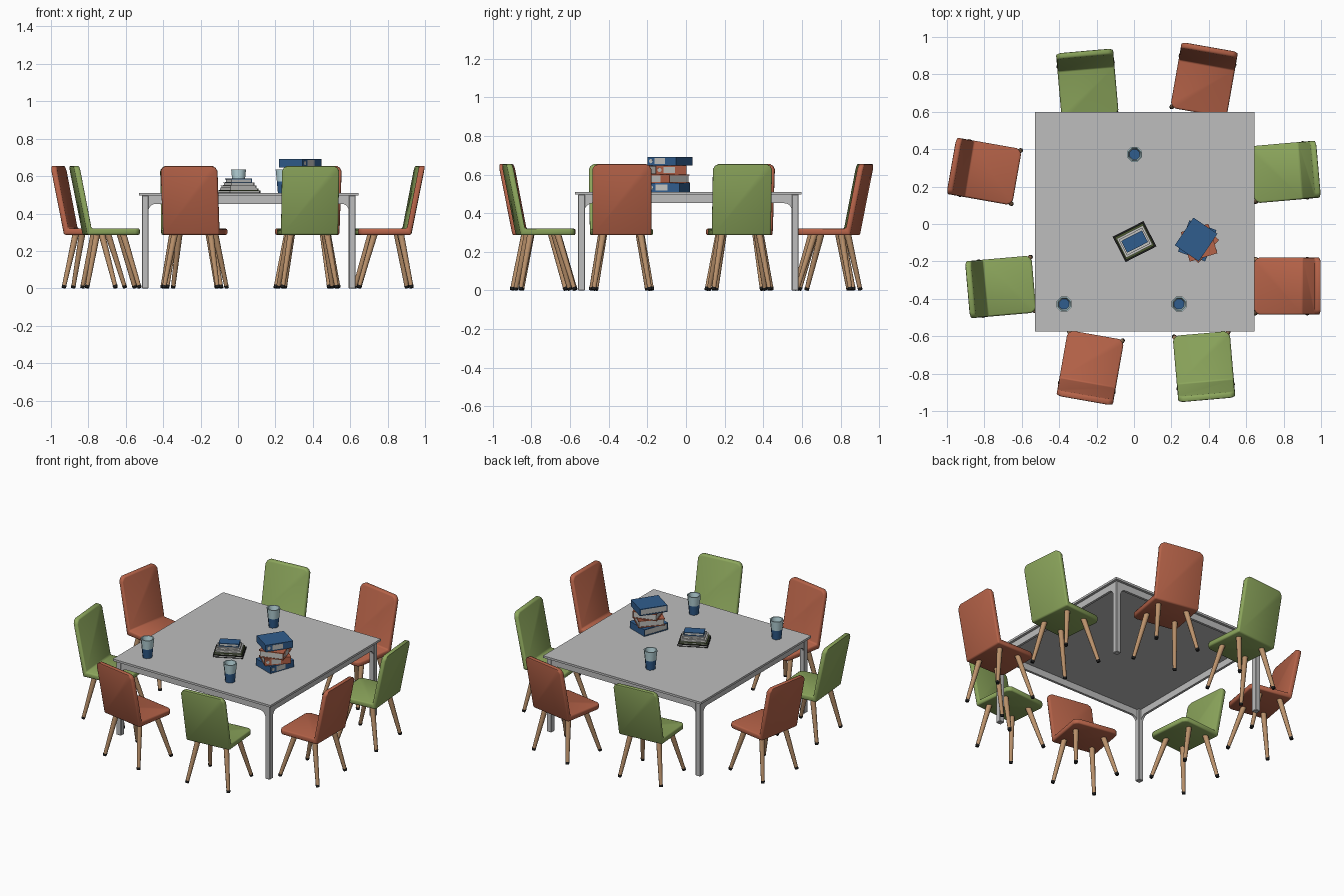
import bpy, bmesh, math
from mathutils import Matrix, Vector

if "Cube" in bpy.data.objects:
    bpy.data.objects.remove(bpy.data.objects["Cube"])


def material(name, rgb):
    m = bpy.data.materials.new(name)
    m.diffuse_color = (*rgb, 1)
    m.use_nodes = True
    m.node_tree.nodes["Principled BSDF"].inputs["Base Color"].default_value = m.diffuse_color
    return m


GREY = material("table grey", (0.51, 0.51, 0.51))
RED = material("brick red", (0.47, 0.125, 0.066))
GREEN = material("leaf green", (0.265, 0.385, 0.108))
WOOD = material("light wood", (0.50, 0.29, 0.15))
BLACK = material("black", (0.012, 0.012, 0.012))
BLUE = material("blue", (0.03, 0.11, 0.27))
GLASS = material("pale glass", (0.50, 0.70, 0.74))
PAPER = material("paper", (0.55, 0.55, 0.53))
OLIVE = material("dark olive", (0.07, 0.10, 0.03))


def finish(bm, name, mats, matrix=Matrix(), smooth=None):
    bmesh.ops.recalc_face_normals(bm, faces=bm.faces)
    me = bpy.data.meshes.new(name)
    bm.to_mesh(me)
    bm.free()
    for m in mats:
        me.materials.append(m)
    if smooth:
        me.polygons.foreach_set("use_smooth", [True] * len(me.polygons))
        me.set_sharp_from_angle(angle=math.radians(smooth))
    ob = bpy.data.objects.new(name, me)
    ob.matrix_world = matrix
    bpy.context.collection.objects.link(ob)
    return ob


def place(x, y, z, deg):
    return Matrix.Translation((x, y, z)) @ Matrix.Rotation(math.radians(deg), 4, 'Z')


def box(name, mat, lo, hi, matrix=Matrix(), bevel=0):
    bm = bmesh.new()
    lo, hi = Vector(lo), Vector(hi)
    bmesh.ops.create_cube(bm, size=1, matrix=Matrix.Translation((lo + hi) / 2) @ Matrix.Diagonal((*(hi - lo), 1)))
    if bevel:
        bmesh.ops.bevel(bm, geom=bm.edges[:], offset=bevel, segments=1, affect='EDGES')
    return finish(bm, name, [mat], matrix)


def extrude(points, vec):
    """Closed prism from a planar outline."""
    bm = bmesh.new()
    f = bm.faces.new([bm.verts.new(p) for p in points])
    r = bmesh.ops.extrude_face_region(bm, geom=[f], use_keep_orig=True)
    bmesh.ops.translate(bm, vec=vec, verts=[v for v in r['geom'] if isinstance(v, bmesh.types.BMVert)])
    bmesh.ops.recalc_face_normals(bm, faces=bm.faces)
    return bm


def rod(name, mat, a, b, ra, rb, matrix, sides=10):
    a, b = Vector(a), Vector(b)
    d = b - a
    bm = bmesh.new()
    rot = Matrix.Translation((a + b) / 2) @ d.to_track_quat('Z', 'Y').to_matrix().to_4x4()
    bmesh.ops.create_cone(bm, cap_ends=True, segments=sides, radius1=ra, radius2=rb, depth=d.length, matrix=rot)
    return finish(bm, name, [mat], matrix, 50)


# ---- chairs: local origin is the rear top edge on the floor, facing -y
W = 0.153
PROFILE = [(-0.358, 0.286), (-0.074, 0.286), (0, 0.655), (-0.032, 0.655), (-0.097, 0.32), (-0.358, 0.32)]


def chair(color, x, y, deg):
    m = place(x, y, 0, deg)
    bm = extrude([(-W, p, q) for p, q in PROFILE], (2 * W, 0, 0))

    def across(e, test):  # side edges whose two ends pass the test
        a, b = e.verts
        return abs(a.co.x - b.co.x) < 1e-4 and test(a.co) and test(b.co)
    top = [e for e in bm.edges if across(e, lambda c: c.z > 0.65)]
    front = [e for e in bm.edges if across(e, lambda c: c.y < -0.35)]
    bmesh.ops.bevel(bm, geom=top + front, offset=0.028, segments=2, profile=0.4, affect='EDGES')
    hard = [e for e in bm.edges if e.calc_face_angle(0) > math.radians(50)]
    bmesh.ops.bevel(bm, geom=hard, offset=0.009, segments=2, profile=0.5, affect='EDGES')
    finish(bm, "chair_shell", [color], m, 50)
    for sx in (-1, 1):
        for part, ty, fy in (("front", -0.27, -0.355), ("rear", -0.13, -0.072)):
            head, foot = Vector((sx * 0.097, ty, 0.292)), Vector((sx * 0.146, fy, 0))
            tip = foot.lerp(head, 0.055)
            rod(f"chair_{part}_leg", WOOD, tip, head, 0.0115, 0.0175, m)
            rod(f"chair_{part}_leg_tip", BLACK, foot + Vector((0, 0, 0.002)), tip, 0.011, 0.013, m)


for c in [(RED, 1.0, -0.332, -90), (GREEN, 0.988, 0.294, -85),
          (RED, 0.406, 0.948, -10), (GREEN, -0.265, 0.927, 5),
          (RED, -0.978, 0.312, 80), (GREEN, -0.892, -0.352, 95),
          (RED, -0.265, -0.946, 170), (GREEN, 0.39, -0.942, 185)]:
    chair(*c)

# ---- table
CX, CY, H, TOP = 0.057, 0.012, 0.586, 0.51
T = Matrix.Translation((CX, CY, 0))
box("table_top", GREY, (-H, -H, 0.496), (H, H, TOP), T)
L = H - 0.015
for sx in (-1, 1):
    for sy in (-1, 1):
        m = T @ Matrix.Diagonal((sx, sy, 1, 1))
        box("table_leg", GREY, (L - 0.036, L - 0.036, 0), (L, L, 0.497), m, 0.003)
# aprons with curved brackets running into the legs
R, inner = 0.042, L - 0.034
arch = [(inner - R * (1 - math.cos(t)), 0.41 + R * math.sin(t)) for t in (i * math.pi / 10 for i in range(6))]
arch = [(inner, 0.497)] + arch
outline = arch + [(-x, z) for x, z in reversed(arch)]
for k in range(4):
    bm = extrude([(x, -L + 0.002, z) for x, z in outline], (0, 0.016, 0))
    finish(bm, "table_apron", [GREY], T @ Matrix.Rotation(k * math.pi / 2, 4, 'Z'))


# ---- tumblers: blue lower part, pale rim, open inside
def tumbler(x, y):
    prof = [(0.030, 0.0), (0.036, 0.062), (0.043, 0.125), (0.036, 0.125), (0.029, 0.066)]
    bm = bmesh.new()
    n = 8
    rings = [[bm.verts.new((r * math.cos(2 * math.pi * (i + 0.5) / n), r * math.sin(2 * math.pi * (i + 0.5) / n), z))
              for i in range(n)] for r, z in prof]
    bm.faces.new(rings[0])
    bm.faces.new(rings[-1])
    for j in range(len(prof) - 1):
        for i in range(n):
            k = (i + 1) % n
            f = bm.faces.new((rings[j][i], rings[j][k], rings[j + 1][k], rings[j + 1][i]))
            f.material_index = 1 if j > 0 else 0
    finish(bm, "tumbler", [BLUE, GLASS], place(x, y, TOP, 0), 50)


for p in [(0.003, 0.372), (-0.374, -0.428), (0.241, -0.428)]:
    tumbler(*p)


# ---- books: two covers, a spine at +x and a page block
def book(name, cover, x, y, z, sx, sy, h, deg, label=None):
    m = place(x, y, z, deg)
    t = min(0.005, h * 0.2)
    a, b = sx / 2, sy / 2
    box(name + "_lower_cover", cover, (-a, -b, 0), (a, b, t), m)
    box(name + "_upper_cover", cover, (-a, -b, h - t), (a, b, h), m)
    box(name + "_spine", cover, (a - t, -b, t), (a, b, h - t), m)
    box(name + "_pages", PAPER, (-a + 0.004, -b + 0.004, t), (a - t, b - 0.004, h - t), m)
    if label:  # binder: spine label and finger ring
        box(name + "_label", label, (a - 0.001, -b * 0.5, h * 0.15), (a + 0.001, b * 0.25, h * 0.85), m)
        rod(name + "_finger_ring", label, (a - 0.001, -b * 0.76, h / 2), (a + 0.001, -b * 0.76, h / 2), 0.011, 0.011, m)
        if cover == BLUE:  # closed ends
            for s in (-1, 1):
                lo, hi = sorted((s * b, s * (b - t)))
                box(name + "_end", cover, (-a, lo, t), (a - t, hi, h - t), m)


# tall binder stack
HB = 0.0455
for i, (c, x, y, deg) in enumerate([(BLUE, 0.338, -0.09, -20), (RED, 0.342, -0.095, -42),
                                    (RED, 0.348, -0.10, 17), (BLUE, 0.332, -0.083, -34)]):
    book("binder", c, x, y, TOP + i * HB, 0.154, 0.178 if c == BLUE else 0.165, HB, deg, PAPER)

# low book stack
z = TOP
for name, c, sx, sy, h in [("large_book", BLACK, 0.185, 0.152, 0.014), ("olive_book", OLIVE, 0.168, 0.135, 0.011),
                           ("grey_book", PAPER, 0.158, 0.115, 0.016), ("thin_book", PAPER, 0.14, 0.095, 0.014),
                           ("small_book", BLUE, 0.125, 0.07, 0.022)]:
    book(name, c, 0.003, -0.094, z, sx, sy, h, 27)
    z += h
